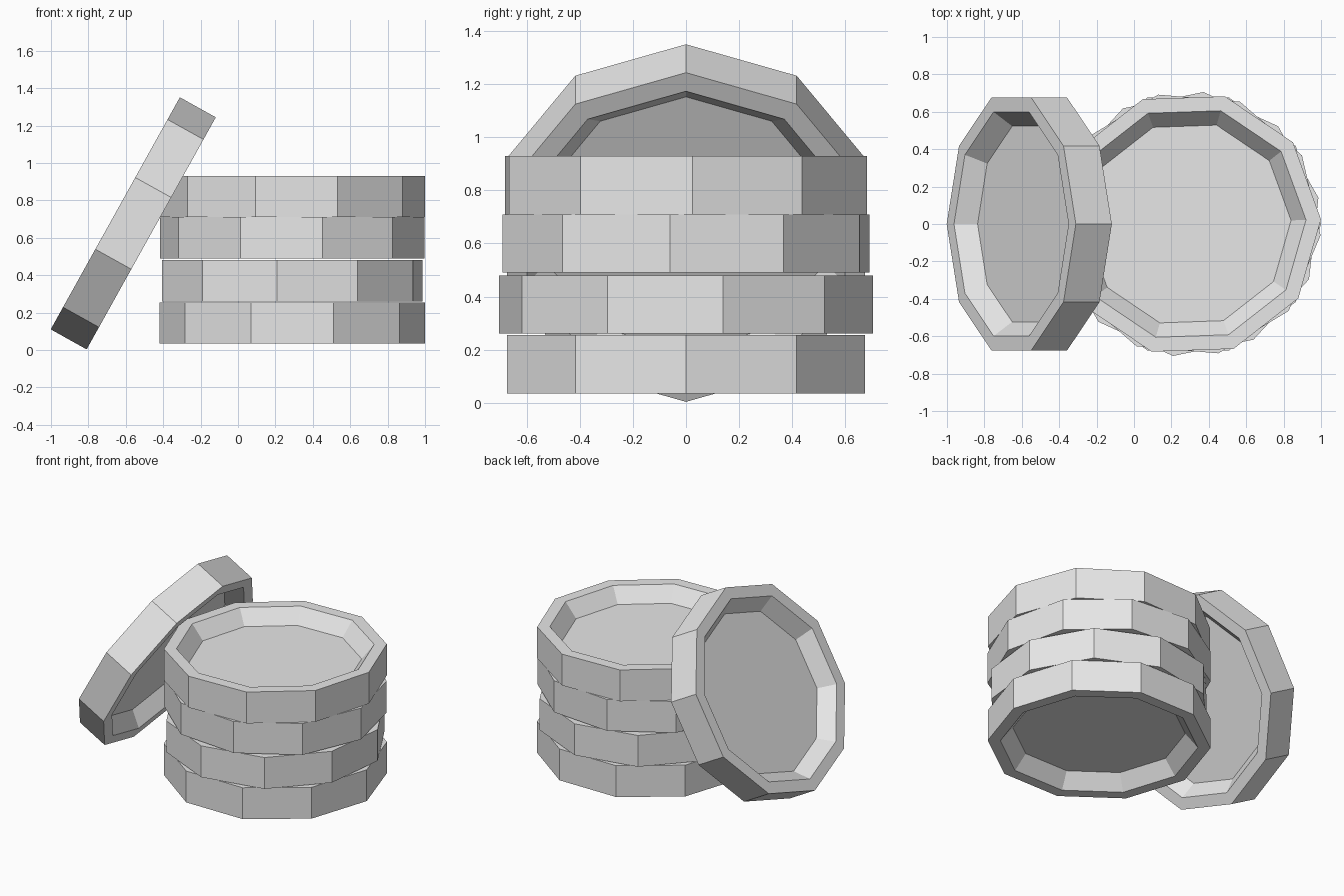
import bpy
import bmesh
from math import cos, sin, tau, radians

SIDES = 10
RADIUS, RIM, FLOOR = 0.71, 0.63, 0.55
HALF, WEB = 0.11, 0.01   # half thickness of the rim and of the recessed middle

cube = bpy.data.objects.get("Cube")
if cube:
    bpy.data.objects.remove(cube, do_unlink=True)

# Single plain grey
grey = bpy.data.materials.new("light_grey")
grey.use_nodes = True
colour = (0.8, 0.8, 0.8, 1)
grey.diffuse_color = colour
grey.node_tree.nodes["Principled BSDF"].inputs["Base Color"].default_value = colour


def add_coin(name, location, spin=0.0, tilt=0.0):
    """Ten-sided disc with a raised rim and a bevelled recess on both faces."""
    profile = [(FLOOR, -WEB), (RIM, -HALF), (RADIUS, -HALF),
               (RADIUS, HALF), (RIM, HALF), (FLOOR, WEB)]
    bm = bmesh.new()
    rings = []
    for r, z in profile:
        rings.append([bm.verts.new((r * cos(tau * i / SIDES), r * sin(tau * i / SIDES), z))
                      for i in range(SIDES)])
    for low, high in zip(rings, rings[1:]):
        for i in range(SIDES):
            j = (i + 1) % SIDES
            bm.faces.new((low[i], low[j], high[j], high[i]))
    bm.faces.new(rings[0][::-1])
    bm.faces.new(rings[-1])
    bmesh.ops.recalc_face_normals(bm, faces=bm.faces)
    mesh = bpy.data.meshes.new(name)
    bm.to_mesh(mesh)
    bm.free()
    mesh.materials.append(grey)
    coin = bpy.data.objects.new(name, mesh)
    coin.location = location
    coin.rotation_euler = (0, radians(tilt), radians(spin))
    bpy.context.collection.objects.link(coin)


# Stack of four coins, each turned a little differently
for n, (z, spin) in enumerate([(0.145, 0), (0.37, 11.4), (0.6, -4.9), (0.82, 2)], 1):
    add_coin(f"stacked_coin_{n}", (0.29, 0, z), spin=spin)

# Coin leaning against the stack
add_coin("leaning_coin", (-0.56, 0, 0.677), tilt=-60.9)
